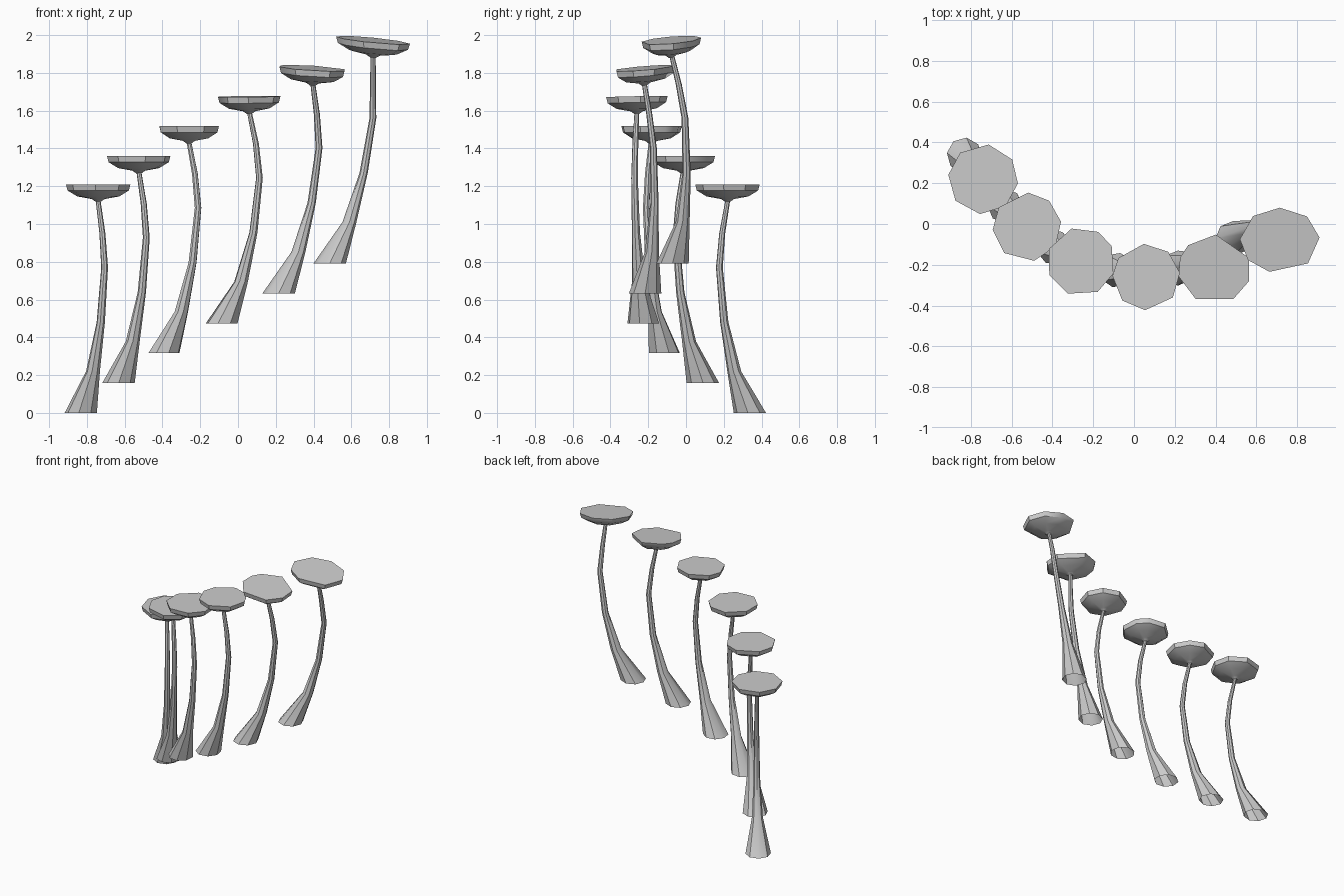
import bpy, bmesh, math
from mathutils import Vector

cube = bpy.data.objects.get("Cube")
if cube:
    bpy.data.objects.remove(cube)

GREY = (0.6, 0.6, 0.6, 1)
mat = bpy.data.materials.new("plain grey")
mat.use_nodes = True
mat.diffuse_color = GREY
mat.node_tree.nodes["Principled BSDF"].inputs["Base Color"].default_value = GREY


def loft(name, rings, close_last=False):
    """Skin a stack of equal-length rings, optionally closing the last one."""
    bm = bmesh.new()
    loops = [[bm.verts.new(p) for p in ring] for ring in rings]
    for low, high in zip(loops, loops[1:]):
        n = len(low)
        for i in range(n):
            j = (i + 1) % n
            bm.faces.new((low[i], low[j], high[j], high[i]))
    if close_last:
        bm.faces.new(loops[-1])
    mesh = bpy.data.meshes.new(name)
    bm.to_mesh(mesh)
    bm.free()
    mesh.materials.append(mat)
    obj = bpy.data.objects.new(name, mesh)
    bpy.context.collection.objects.link(obj)
    bpy.ops.object.select_all(action="DESELECT")
    bpy.context.view_layer.objects.active = obj
    obj.select_set(True)
    bpy.ops.object.shade_smooth_by_angle(angle=math.radians(40))


# Stem rows: height above foot, radius, offset along lean, drag share, bow share
STEM = [(0, .086, -.15, 1, .1), (.22, .037, -.045, 1, .75),
        (.48, .022, .022, .9, 1), (.77, .018, .055, .7, .9),
        (.95, .016, .036, .45, .5), (1.12, .013, 0, 0, 0)]
# Cap rows from the underside to the rim: radius share, depth
CAP = [(.08, -.092), (.2, -.078), (.65, -.064), (.95, -.033), (1, 0)]


def make_stem(name, center, foot, lean, drag, bow):
    direction = Vector((math.cos(lean), math.sin(lean), 0))
    rings = []
    for h, r, along, d, b in STEM:
        mid = Vector((center[0], center[1], foot + h)) + direction * along
        mid += Vector((-drag * d, bow * b, 0))
        rings.append([mid + Vector((r * math.cos(k * math.pi / 4 + lean),
                                    r * math.sin(k * math.pi / 4 + lean), 0))
                      for k in range(8)])
    loft(name, rings)


def make_cap(name, center, size, slope, angles):
    rings = []
    for share, depth in CAP:
        ring = []
        for a in map(math.radians, angles):
            x = size[0] * share * math.cos(a)
            y = size[1] * share * math.sin(a)
            z = depth + slope[0] * x + slope[1] * y
            ring.append(Vector(center) + Vector((x, y, z)))
        rings.append(ring)
    loft(name, rings, close_last=True)


# Each step: cap centre, cap size, cap slope, lean degrees, drag, bow, rim angles
STEPS = [
    ((-.74, .22, 1.21), (.172, .172), (0, 0), -52, 0, 0,
     (-50, -7, 34, 81, 131, 173, 218, 265)),
    ((-.525, -.015, 1.36), (.169, .169), (0, 0), -44, 0, 0,
     (-34, 9, 50, 88, 145, 185, 229, 282)),
    ((-.26, -.185, 1.518), (.169, .169), (0, 0), -28, 0, 0,
     (-20, 27, 60, 106, 158, 203, 248, 299)),
    ((.06, -.26, 1.675), (.166, .163), (.01, .02), -13, 0, 0,
     (-38, 7, 49, 94, 145, 178, 225, 268)),
    ((.395, -.222, 1.825), (.18, .17), (-.06, .08), 0, .03, .055,
     (-20, 19, 88, 136, 160, 192, 239, 301)),
    ((.715, -.08, 1.973), (.196, .16), (-.1, .085), 0, .08, .083,
     (-45, 5, 47, 90, 132, 178, 217, 255)),
]

for i, (center, size, slope, lean, drag, bow, angles) in enumerate(STEPS, 1):
    make_stem(f"stem_{i}", center, .158 * (i - 1), math.radians(lean), drag, bow)
    make_cap(f"cap_{i}", center, size, slope, angles)
